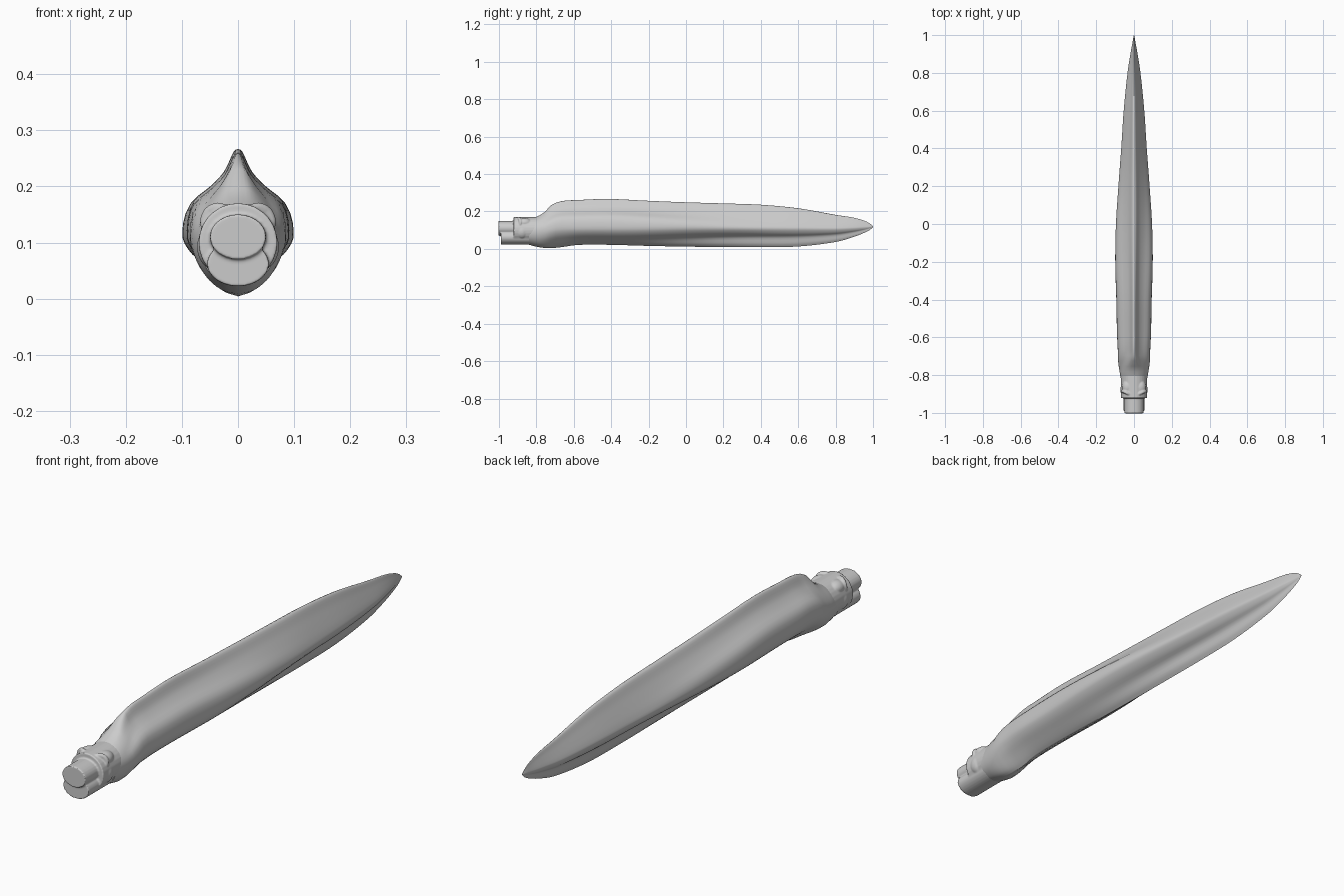
import bpy, math
from mathutils import Vector

if "Cube" in bpy.data.objects:
    bpy.data.objects.remove(bpy.data.objects["Cube"])


def interp(table, y):
    """Smooth (Hermite) interpolation of a table of (y, values...)."""
    n = len(table)
    if y <= table[0][0]:
        return list(table[0][1:])
    if y >= table[-1][0]:
        return list(table[-1][1:])
    i = max(k for k in range(n - 1) if table[k][0] <= y)
    a, b = table[i], table[i + 1]
    p, q = table[max(i - 1, 0)], table[min(i + 2, n - 1)]
    d = b[0] - a[0]
    t = (y - a[0]) / d
    out = []
    for c in range(1, len(a)):
        ma = (b[c] - p[c]) / (b[0] - p[0]) * d
        mb = (q[c] - a[c]) / (q[0] - a[0]) * d
        out.append((2*t**3 - 3*t**2 + 1) * a[c] + (t**3 - 2*t**2 + t) * ma
                   + (3*t**2 - 2*t**3) * b[c] + (t**3 - t**2) * mb)
    return out


def loft(name, rings):
    n = len(rings[0])
    verts = [v for r in rings for v in r]
    faces = [(i*n + j, i*n + (j+1) % n, (i+1)*n + (j+1) % n, (i+1)*n + j)
             for i in range(len(rings) - 1) for j in range(n)]
    faces += [tuple(reversed(range(n))), tuple(range(len(verts) - n, len(verts)))]
    me = bpy.data.meshes.new(name)
    me.from_pydata(verts, [], faces)
    ob = bpy.data.objects.new(name, me)
    bpy.context.collection.objects.link(ob)
    return ob


def oval_loft(name, table, steps=24):
    rings = []
    for s in range(steps + 1):
        y = table[0][0] + (table[-1][0] - table[0][0]) * s / steps
        zc, w, h = interp(table, y)
        rings.append([(w*math.cos(a), y, zc + h*math.sin(a))
                      for a in [2*math.pi*k/28 for k in range(28)]])
    return loft(name, rings)


# Half sections from top to belly: thick front, blade-like rear, round neck
FRONT = [(0, 1), (.09, .96), (.26, .75), (.5, .59), (.9, .37), (1, 0), (.84, -.34), (.5, -.64), (.2, -.88), (0, -1)]
REAR = [(0, 1), (.14, .95), (.36, .72), (.65, .45), (.92, .18), (1, 0), (.75, -.25), (.36, -.45), (.2, -.8), (0, -1)]
NECK = [(math.sin(math.pi*k/9), math.cos(math.pi*k/9)) for k in range(10)]


def section(table, n=31):
    pts = [(float(i), *p) for i, p in enumerate(table)]
    return [interp(pts, 9*k/(n-1)) for k in range(n)]


SF, SR, SN = section(FRONT), section(REAR), section(NECK)

# Body stations: y, half width, top, bottom, centre height
BODY = [(-.84, .066, .155, .022, .09), (-.80, .073, .172, .012, .095),
        (-.76, .08, .192, .005, .10), (-.72, .085, .235, .004, .105),
        (-.66, .086, .256, .010, .11), (-.58, .09, .261, .021, .11),
        (-.42, .093, .267, .022, .11), (-.2, .099, .257, .016, .11),
        (0, .095, .249, .012, .11), (.2, .082, .243, .010, .108),
        (.4, .067, .236, .009, .106), (.6, .054, .217, .013, .105),
        (.8, .034, .182, .037, .105), (.9, .019, .166, .065, .11),
        (.96, .008, .148, .089, .115), (.985, .004, .134, .103, .118), (1.0, .001, .121, .117, .119)]


def ramp(y, a, b):
    t = min(max((y - a) / (b - a), 0), 1)
    return t * t * (3 - 2*t)


rings = []
for s in range(101):
    y = -.84 + 1.84 * math.sin(math.pi/2 * s/100)
    w, top, bot, zc = interp(BODY, y)
    r, k = ramp(y, -.4, .4), 1 - ramp(y, -.80, -.68)
    half = []
    for f, b, nk in zip(SF, SR, SN):
        x, z = [(f[c]*(1-r) + b[c]*r)*(1-k) + nk[c]*k for c in (0, 1)]
        half.append((max(x, 0)*w, y, zc + (z*(top-zc) if z > 0 else z*(zc-bot))))
    rings.append(half + [(-x, yy, z) for x, yy, z in half[-2:0:-1]])
body = loft("body_with_fins", rings)

# Head: skull, jaws, cheeks, eyes and brows fused into one surface
parts = [
    oval_loft("skull", [(-.70, .10, .07, .07), (-.80, .092, .073, .079), (-.86, .092, .071, .068),
                        (-.895, .093, .060, .054), (-.915, .095, .040, .036), (-.922, .097, .018, .018)]),
    oval_loft("upper_jaw", [(-.84, .11, .05, .04), (-.91, .112, .034, .031), (-.95, .108, .029, .028),
                            (-.98, .100, .024, .021), (-.995, .095, .015, .013), (-1.002, .093, .004, .004)]),
    oval_loft("lower_jaw", [(-.83, .062, .055, .04), (-.90, .052, .044, .026), (-.94, .050, .032, .017),
                            (-.97, .050, .026, .013), (-.985, .053, .014, .009), (-.99, .054, .005, .004)])]


def ball(name, loc, size):
    bpy.ops.mesh.primitive_uv_sphere_add(segments=24, ring_count=16, radius=1, location=loc)
    ob = bpy.context.object
    ob.name, ob.scale = name, size
    parts.append(ob)


for sx in (-1, 1):
    ball("eye", (sx*.036, -.899, .135), (.018, .018, .019))
    ball("cheek", (sx*.046, -.877, .092), (.027, .035, .038))
    ball("brow_back", (sx*.034, -.865, .140), (.030, .040, .026))
    bpy.ops.mesh.primitive_torus_add(major_radius=.025, minor_radius=.0085, location=(sx*.037, -.897, .138))
    brow = bpy.context.object
    brow.rotation_mode = 'QUATERNION'
    brow.rotation_quaternion = Vector((sx*.5, -1, .1)).to_track_quat('Z', 'Y')
    parts.append(brow)

bpy.ops.object.select_all(action='DESELECT')
for ob in parts:
    ob.select_set(True)
bpy.context.view_layer.objects.active = parts[0]
bpy.ops.object.join()
head = bpy.context.object
head.name = "head"
rem = head.modifiers.new("fuse", 'REMESH')
rem.mode, rem.voxel_size = 'VOXEL', .003
sm = head.modifiers.new("soften", 'SMOOTH')
sm.factor, sm.iterations = .5, 5

# Outward normals and smooth shading
for ob in (body, head):
    bpy.ops.object.select_all(action='DESELECT')
    ob.select_set(True)
    bpy.context.view_layer.objects.active = ob
    if ob is head:
        for m in ("fuse", "soften"):
            bpy.ops.object.modifier_apply(modifier=m)
    bpy.ops.object.mode_set(mode='EDIT')
    bpy.ops.mesh.select_all(action='SELECT')
    bpy.ops.mesh.normals_make_consistent(inside=False)
    bpy.ops.object.mode_set(mode='OBJECT')
    bpy.ops.object.shade_smooth_by_angle(angle=math.radians(60))
